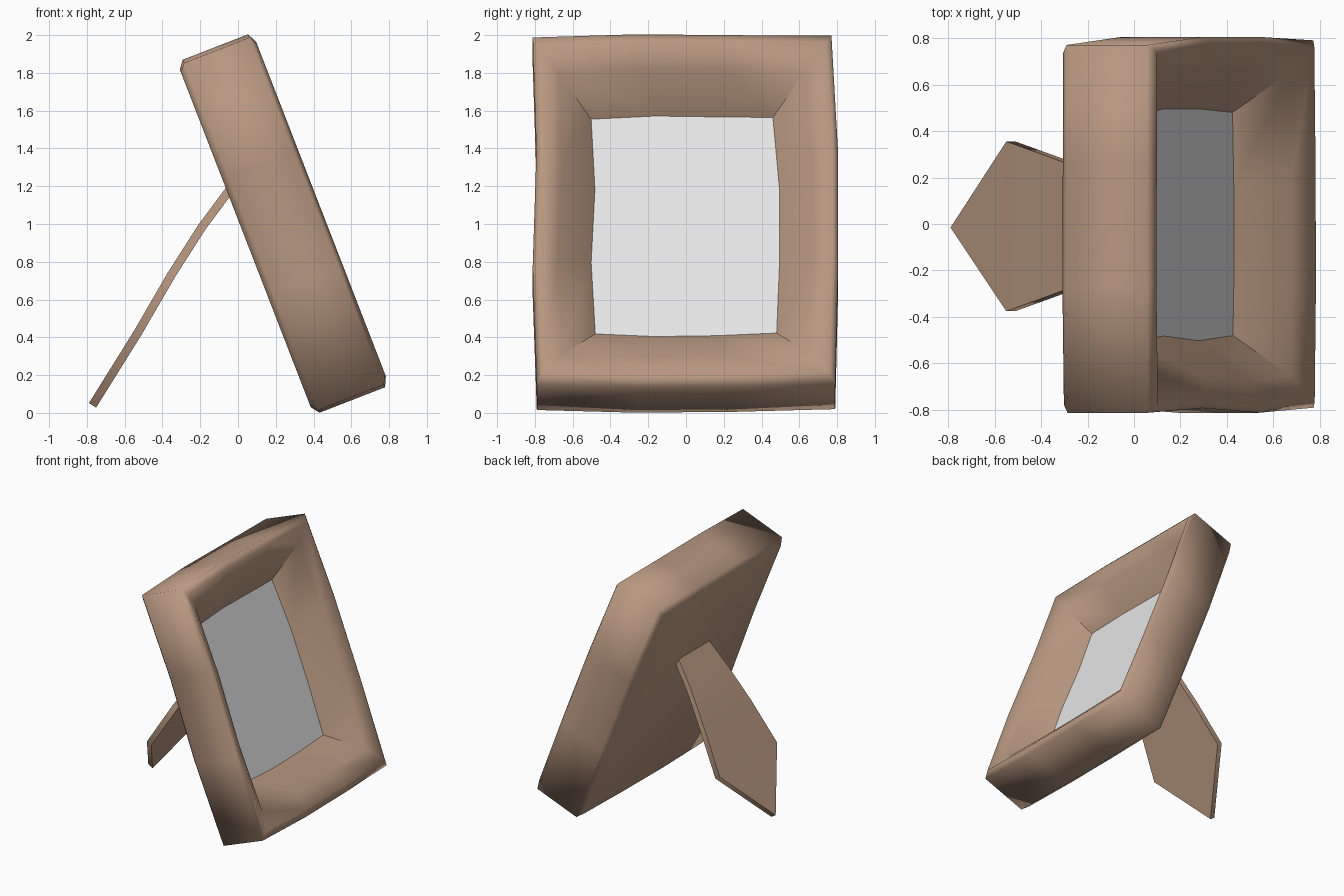
import bpy, bmesh, math
from mathutils import Vector

if "Cube" in bpy.data.objects:
    bpy.data.objects.remove(bpy.data.objects["Cube"], do_unlink=True)


def material(name, rgb):
    m = bpy.data.materials.new(name)
    m.use_nodes = True
    color = (*rgb, 1)
    m.diffuse_color = color
    m.node_tree.nodes["Principled BSDF"].inputs["Base Color"].default_value = color
    return m


def finish(name, bm, mat, smooth):
    bmesh.ops.recalc_face_normals(bm, faces=bm.faces)
    for f in bm.faces:
        f.smooth = smooth
    mesh = bpy.data.meshes.new(name)
    bm.to_mesh(mesh)
    bm.free()
    mesh.materials.append(mat)
    obj = bpy.data.objects.new(name, mesh)
    bpy.context.collection.objects.link(obj)
    return obj


wood = material("warm_wood", (0.48, 0.315, 0.22))
paper = material("pale_paper", (0.80, 0.80, 0.80))

# Leaning frame axes: up along the frame, and out through the picture
TILT = math.radians(21.2)
UP = Vector((-math.sin(TILT), 0, math.cos(TILT)))
OUT = Vector((math.cos(TILT), 0, math.sin(TILT)))
CENTRE = 0.848

# Sides split in three, each point nudged for a hand-cut look
THIRD = 1 / 3
LOOP = [(-1, -1), (-THIRD, -1), (THIRD, -1), (1, -1), (1, -THIRD), (1, THIRD),
        (1, 1), (THIRD, 1), (-THIRD, 1), (-1, 1), (-1, THIRD), (-1, -THIRD)]
NUDGE = [(.01, .01), (0, -.005), (0, 0), (-.01, .015), (.005, 0), (.005, 0),
         (-.03, -.005), (0, -.002), (0, .003), (-.012, -.015), (.008, 0), (-.012, 0)]


def ring(bm, half_y, half_v, depth):
    return [bm.verts.new(Vector((0, sy * half_y + dy, 0))
                         + UP * (CENTRE + sv * half_v + dv) + OUT * depth)
            for (sy, sv), (dy, dv) in zip(LOOP, NUDGE)]


# Frame: cross-section swept from the opening, over the rim, to the back
SECTION = [(.49, .622, .548), (.665, .814, .742), (.77, .945, .80),
           (.80, .998, .775), (.80, .998, .403), (.765, .955, .37)]
bm = bmesh.new()
rings = [ring(bm, *s) for s in SECTION]
for a, b in zip(rings, rings[1:]):
    for i in range(len(a)):
        j = (i + 1) % len(a)
        bm.faces.new((a[i], a[j], b[j], b[i]))
bm.faces.new(rings[-1])
# Crisp mitre joints inside the opening
for i in (0, 3, 6, 9):
    bm.edges.get((rings[0][i], rings[1][i])).smooth = False
finish("frame", bm, wood, True)

# Picture panel at the bottom of the opening
bm = bmesh.new()
panel = bm.faces.new(ring(bm, *SECTION[0]))
panel.normal_update()
if panel.normal.dot(OUT) < 0:
    panel.normal_flip()
mesh = bpy.data.meshes.new("picture_panel")
bm.to_mesh(mesh)
bm.free()
mesh.materials.append(paper)
bpy.context.collection.objects.link(bpy.data.objects.new("picture_panel", mesh))

# Rear stand: tapered board with a pointed foot; rows are (x, z, half width)
ROWS = [(-.03, 1.2, .19), (-.19, .985, .24), (-.35, .735, .30), (-.53, .425, .365)]
bm = bmesh.new()
pairs = [[bm.verts.new((x, s * w - .01, z)) for s in (-1, 1)] for x, z, w in ROWS]
for a, b in zip(pairs, pairs[1:]):
    bm.faces.new((a[0], a[1], b[1], b[0]))
tip = bm.verts.new((-.77, -.015, .04))
bm.faces.new((pairs[-1][0], pairs[-1][1], tip))
stand = finish("rear_stand", bm, wood, True)
board = stand.modifiers.new("thickness", 'SOLIDIFY')
board.thickness = 0.045
board.offset = 0
bpy.context.view_layer.objects.active = stand
stand.select_set(True)
bpy.ops.object.modifier_apply(modifier=board.name)
bpy.ops.object.shade_smooth_by_angle(angle=math.radians(50))
